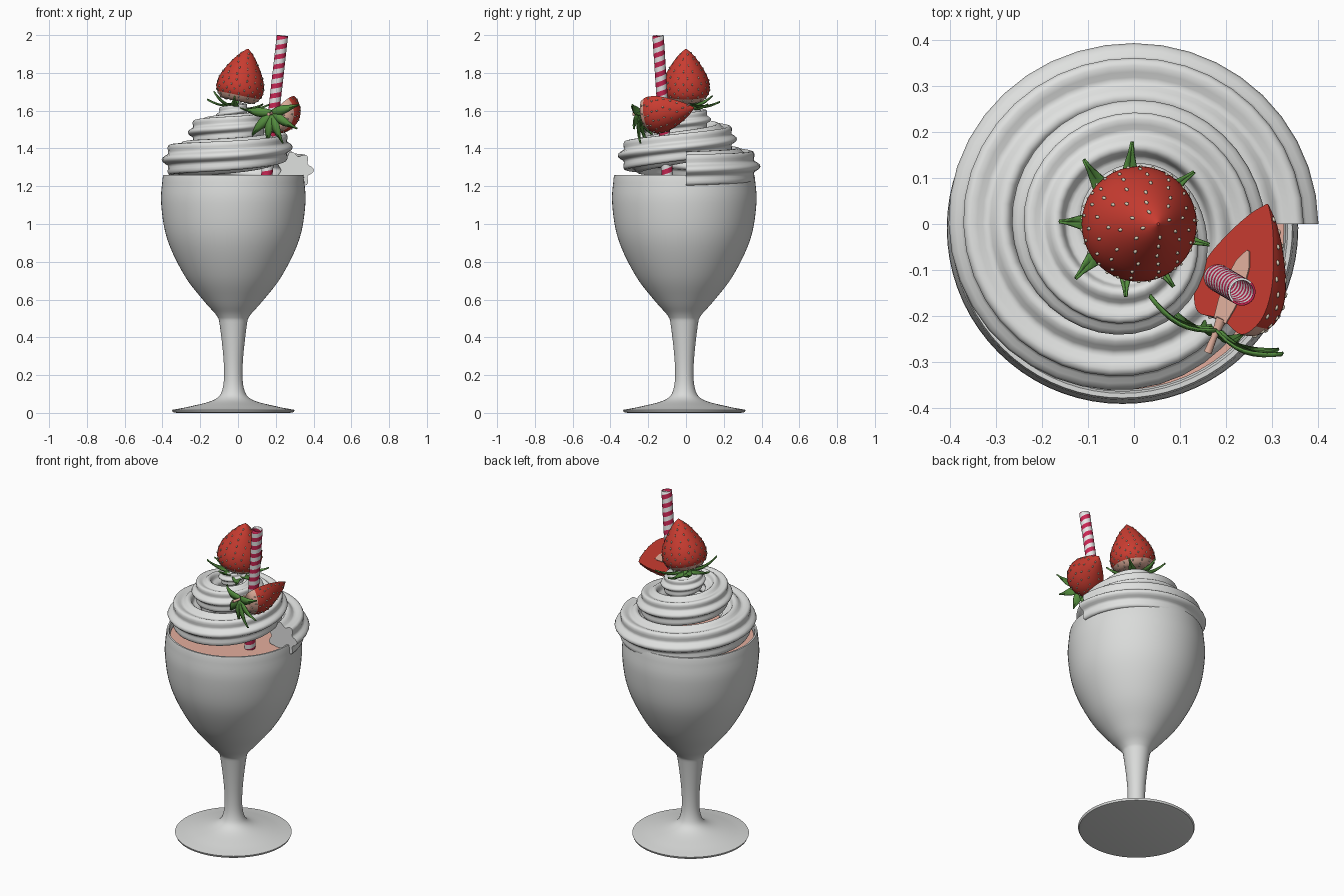
import bpy, bmesh, random
from math import sin, cos, pi, radians
from mathutils import Vector, Matrix

random.seed(4)
if "Cube" in bpy.data.objects:
    bpy.data.objects.remove(bpy.data.objects["Cube"])


def material(name, r, g, b):
    m = bpy.data.materials.new(name)
    m.use_nodes = True
    m.diffuse_color = (r, g, b, 1)
    bsdf = next(n for n in m.node_tree.nodes if n.type == 'BSDF_PRINCIPLED')
    bsdf.inputs["Base Color"].default_value = (r, g, b, 1)
    return m


GLASS = material("glass grey", .7, .71, .7)
CREAM = material("cream white", .74, .75, .74)
PINK = material("milk pink", .78, .42, .34)
RED = material("berry red", .58, .045, .03)
PALE = material("berry pale flesh", .78, .45, .35)
SEED = material("seed beige", .7, .62, .48)
GREEN = material("leaf green", .09, .27, .05)
CRIMSON = material("straw crimson", .6, .02, .09)
WHITE = material("straw white", .8, .8, .8)


def finish(bm, name, mats, matrix=Matrix(), angle=40, thickness=0):
    """Turn a bmesh into a smooth shaded object."""
    bmesh.ops.recalc_face_normals(bm, faces=bm.faces)
    mesh = bpy.data.meshes.new(name)
    bm.to_mesh(mesh)
    bm.free()
    for m in mats:
        mesh.materials.append(m)
    ob = bpy.data.objects.new(name, mesh)
    bpy.context.collection.objects.link(ob)
    ob.matrix_world = matrix
    if thickness:
        mod = ob.modifiers.new("thickness", 'SOLIDIFY')
        mod.thickness = thickness
    bpy.ops.object.select_all(action='DESELECT')
    ob.select_set(True)
    bpy.context.view_layer.objects.active = ob
    bpy.ops.object.shade_smooth_by_angle(angle=radians(angle))
    return ob


def spline(points, steps):
    """Smooth curve through the given points (Catmull-Rom)."""
    p = [Vector(q) for q in points]
    p = [2 * p[0] - p[1]] + p + [2 * p[-1] - p[-2]]
    out = []
    for a, b, c, d in zip(p, p[1:], p[2:], p[3:]):
        for i in range(steps):
            t = i / steps
            out.append(.5 * (2 * b + (c - a) * t + (2 * a - 5 * b + 4 * c - d) * t * t
                             + (3 * b - a - 3 * c + d) * t ** 3))
    return out + [p[-2]]


def skin(bm, rings):
    """Join closed rings of points with quads and cap both ends."""
    loops = [[bm.verts.new(v) for v in ring] for ring in rings]
    n = len(loops[0])
    for a, b in zip(loops, loops[1:]):
        for i in range(n):
            bm.faces.new((a[i], a[(i + 1) % n], b[(i + 1) % n], b[i]))
    bm.faces.new(loops[0])
    bm.faces.new(loops[-1])


def lathe(bm, profile, n):
    skin(bm, [[(r * cos(2 * pi * i / n), r * sin(2 * pi * i / n), z) for i in range(n)]
              for r, z in profile])


# Goblet: foot, stem and bowl in one turned profile
axis = Matrix.Translation((-.025, -.009, 0))
outer = spline([(.325, .016), (.23, .034), (.1, .07), (.056, .13), (.05, .26), (.071, .46),
                (.088, .515), (.151, .587), (.257, .725), (.35, .92), (.382, 1.11),
                (.374, 1.245)], 5)
inner = spline([(.355, 1.25), (.364, 1.11), (.333, .92), (.24, .74), (.13, .61), (.01, .55)], 4)
bm = bmesh.new()
lathe(bm, [(.3, 0), (.32, .004)] + outer + [(.37, 1.26), (.36, 1.26)] + inner, 72)
finish(bm, "goblet", [GLASS], axis)

# Milkshake filling the bowl
bm = bmesh.new()
lathe(bm, [(.1, .62), (.22, .75), (.315, .92), (.35, 1.11), (.352, 1.225)], 64)
finish(bm, "milkshake", [PINK], axis)

# Piped cream: a fluted section swept up a narrowing spiral, one key per quarter turn
keys = [(.302, 1.285, .1), (.294, 1.305, .1), (.304, 1.34, .1), (.265, 1.365, .095),
        (.2, 1.41, .088), (.185, 1.45, .085), (.185, 1.485, .081), (.163, 1.51, .076),
        (.088, 1.535, .067), (.07, 1.555, .062), (.062, 1.575, .055), (.045, 1.595, .045),
        (.02, 1.61, .035), (.005, 1.63, .015)]
STEPS, SECTION, FLUTES = 10, 56, 7
rings = []
for k, (r, z, s) in enumerate(spline(keys, STEPS)):
    turn = k / STEPS * pi / 2
    out = Vector((cos(turn), sin(turn), 0))
    ring = []
    for i in range(SECTION):
        a = 2 * pi * i / SECTION
        w = s * (.87 + .13 * cos(FLUTES * a))
        ring.append(out * (r + w * cos(a)) + Vector((0, 0, z + w * sin(a))))
    rings.append(ring)
bm = bmesh.new()
skin(bm, rings)
finish(bm, "whipped_cream", [CREAM], angle=50)

# Striped straw: alternating helical bands, clipped square at the ends
foot, top = Vector((.14, -.092, 1.15)), Vector((.235, -.148, 1.997))
length, band, n = (top - foot).length, .026, 24
bm = bmesh.new()
for k in range(-2, int(length / band) + 1):
    cols = []
    for i in range(n + 1):
        a = 2 * pi * i / n
        lift = 2 * band * i / n
        cols.append([bm.verts.new((.03 * cos(a), .03 * sin(a),
                                   min(max((k + j) * band + lift, 0), length))) for j in (0, 1)])
    for a, b in zip(cols, cols[1:]):
        bm.faces.new((a[0], b[0], b[1], a[1])).material_index = k % 2
bmesh.ops.remove_doubles(bm, verts=bm.verts, dist=1e-5)
tilt = (top - foot).to_track_quat('Z', 'Y').to_matrix().to_4x4()
finish(bm, "straw", [WHITE, CRIMSON], Matrix.Translation(foot) @ tilt, 40, .005)

# Strawberries, built with the calyx at the origin and the tip along +z
BERRY = spline([(.02, .012), (.08, .004), (.115, .035), (.126, .075), (.115, .13),
                (.08, .195), (.04, .25), (.003, .285)], 4)


def strawberry(name, matrix, leaf_angles, halved, size, curl):
    bm = bmesh.new()
    lathe(bm, [(r * size, z) for r, z in BERRY], 40)
    for f in bm.faces:
        f.material_index = int(f.calc_center_median().z < .032)
    if halved:
        geom = bm.verts[:] + bm.edges[:] + bm.faces[:]
        cut = bmesh.ops.bisect_plane(bm, geom=geom, plane_co=(0, 0, 0), plane_no=(1, 0, 0),
                                     clear_outer=True)
        edges = [e for e in cut["geom_cut"] if isinstance(e, bmesh.types.BMEdge)]
        bmesh.ops.holes_fill(bm, edges=edges, sides=0)
    finish(bm, name, [RED, PALE], matrix)

    # Seeds set in staggered rows over the skin
    bm = bmesh.new()
    for row in range(3, len(BERRY) - 3, 2):
        r, z = BERRY[row]
        r *= size
        count = max(4, int(r * 2 * pi / .05))
        dr, dz = BERRY[row + 1] - BERRY[row - 1]
        for i in range(count):
            a = 2 * pi * (i + row / 4 + random.uniform(-.12, .12)) / count
            if halved and cos(a) > -.05:
                continue
            normal = Vector((dz * cos(a), dz * sin(a), -dr))
            place = Matrix.Translation((r * cos(a), r * sin(a), z))
            turn = normal.to_track_quat('X', 'Z').to_matrix().to_4x4()
            flat = Matrix.Diagonal((.0045, .0042, .007, 1))
            bmesh.ops.create_icosphere(bm, subdivisions=1, radius=1, matrix=place @ turn @ flat)
    finish(bm, name + "_seeds", [SEED], matrix, 80)

    # Calyx: pointed leaves with a raised centre fold
    bm = bmesh.new()
    for a in leaf_angles:
        reach = random.uniform(.155, .18)
        bend = random.uniform(-.2, 1) * curl
        turn = Matrix.Rotation(radians(a), 4, 'Z')
        rows = []
        for i in range(9):
            t = i / 8
            w = .004 + .022 * sin(pi * min(1, t * .85 + .15)) ** .8 * (1 - t ** 3)
            h = -.012 + bend * t * t - .02 * sin(pi * t)
            rows.append([bm.verts.new(turn @ Vector((reach * t, w * s, h - .007 * (1 - abs(s)))))
                         for s in (-1, 0, 1)])
        for p, q in zip(rows, rows[1:]):
            for j in (0, 1):
                bm.faces.new((p[j], p[j + 1], q[j + 1], q[j]))
    finish(bm, name + "_leaves", [GREEN], matrix, 40, .005)

    # Stalk
    bm = bmesh.new()
    lathe(bm, [(.009, -.065), (.007, -.03), (.012, .015)], 10)
    finish(bm, name + "_stalk", [PALE if halved else GREEN], matrix)


def frame(origin, direction, facing):
    z = Vector(direction).normalized()
    x = Vector(facing)
    x = (x - z * x.dot(z)).normalized()
    return Matrix.Translation(origin) @ Matrix((x, z.cross(x), z)).transposed().to_4x4()


strawberry("whole_strawberry", frame((-.004, 0, 1.648), (.2, .0, .98), (1, 0, 0)),
           (178, 128, 90, 40, 345, 305, 263, 222), False, 1, .045)
half = frame((.185, -.22, 1.588), (.37, .92, .1), (-.68, .18, .71))
strawberry("half_strawberry", half, (-90, -125, -155, -40, 118, 165), True, .92, .02)

# Pale core on the cut face of the halved berry
bm = bmesh.new()
side = [(.02, .01), (.028, .05), (.03, .1), (.022, .145), (.004, .175)]
outline = side + [(-y, z) for y, z in reversed(side)]
skin(bm, [[(x, y, z) for y, z in outline] for x in (-.002, .003)])
finish(bm, "half_strawberry_core", [PALE], half)
